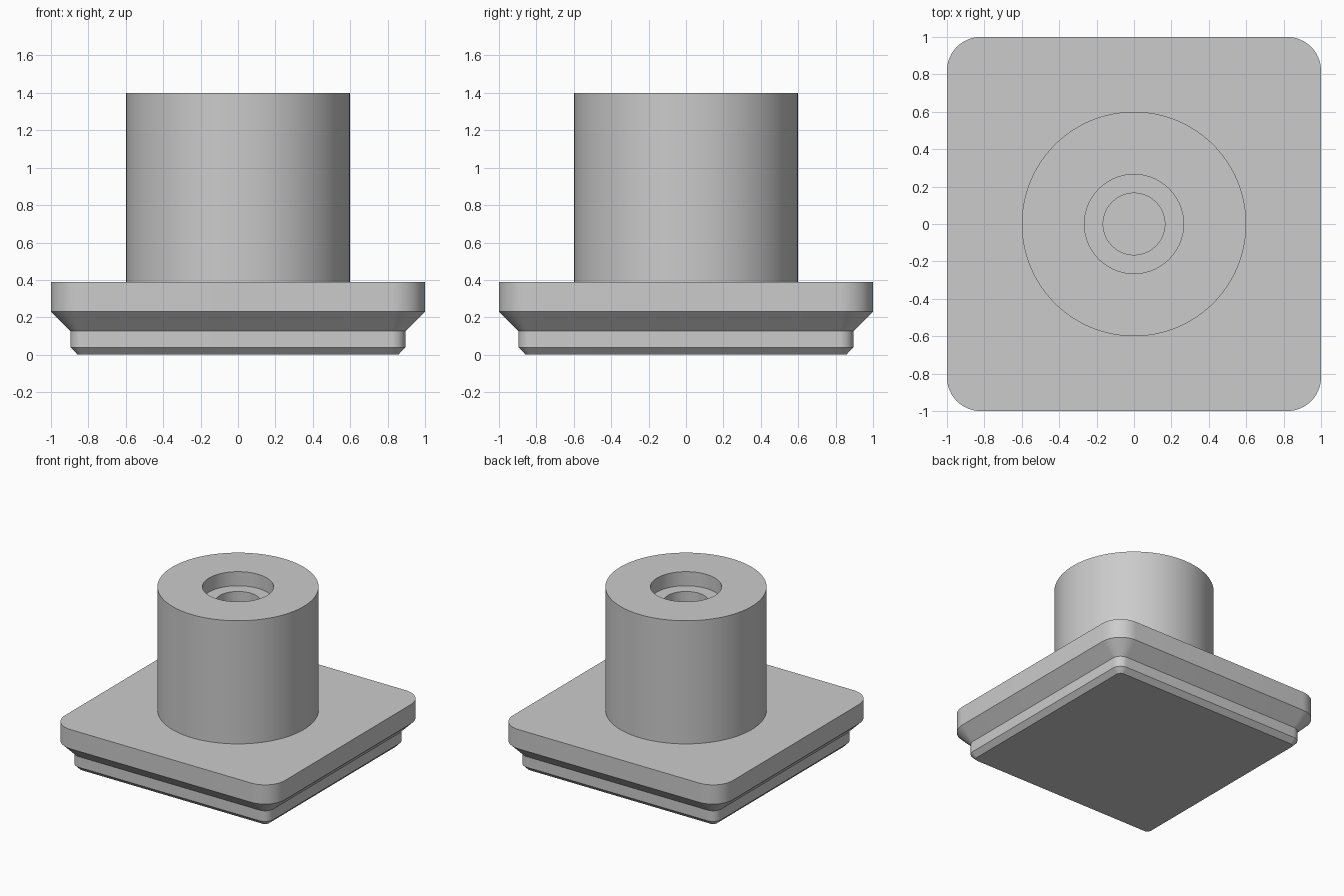
import bpy
import bmesh
from math import sin, cos, pi, tau, radians

if "Cube" in bpy.data.objects:
    bpy.data.objects.remove(bpy.data.objects["Cube"], do_unlink=True)

grey = bpy.data.materials.new("light_grey")
grey.use_nodes = True
colour = (0.6, 0.6, 0.6, 1)
grey.diffuse_color = colour
grey.node_tree.nodes["Principled BSDF"].inputs["Base Color"].default_value = colour


def rounded_square(half, radius, z, steps=12):
    """Points of a rounded square, counter-clockwise."""
    c = half - radius
    points = []
    for corner in range(4):
        mid = pi / 4 + corner * pi / 2
        sx = 1 if cos(mid) > 0 else -1
        sy = 1 if sin(mid) > 0 else -1
        for i in range(steps + 1):
            a = (corner + i / steps) * pi / 2
            points.append((sx * c + radius * cos(a), sy * c + radius * sin(a), z))
    return points


def circle(radius, z, sides=96):
    return [(radius * cos(tau * i / sides), radius * sin(tau * i / sides), z)
            for i in range(sides)]


def loft(name, sections, cap):
    """Bridge equal-length rings, optionally closing both ends."""
    bm = bmesh.new()
    rings = [[bm.verts.new(p) for p in s] for s in sections]
    n = len(rings[0])
    for low, high in zip(rings, rings[1:]):
        for i in range(n):
            j = (i + 1) % n
            bm.faces.new((low[i], low[j], high[j], high[i]))
    if cap:
        bm.faces.new(rings[0][::-1])
        bm.faces.new(rings[-1])
    mesh = bpy.data.meshes.new(name)
    bm.to_mesh(mesh)
    bm.free()
    mesh.materials.append(grey)
    obj = bpy.data.objects.new(name, mesh)
    bpy.context.collection.objects.link(obj)
    bpy.ops.object.select_all(action='DESELECT')
    obj.select_set(True)
    bpy.context.view_layer.objects.active = obj
    bpy.ops.object.shade_smooth_by_angle(angle=radians(30))
    return obj


# Stepped foot: all corner arcs share one centre
corner_centre = 0.82
foot_profile = [(0.857, 0), (0.895, 0.039), (0.895, 0.126),
                (1, 0.23), (1, 0.388)]
loft("stepped_base",
     [rounded_square(h, h - corner_centre, z) for h, z in foot_profile], True)

# Round column with a counterbored hole whose floor is the base top
column_profile = [(0.6, 0.38), (0.6, 1.4), (0.265, 1.4),
                  (0.265, 1.284), (0.165, 1.284), (0.165, 0.38)]
loft("bored_column", [circle(r, z) for r, z in column_profile], False)
